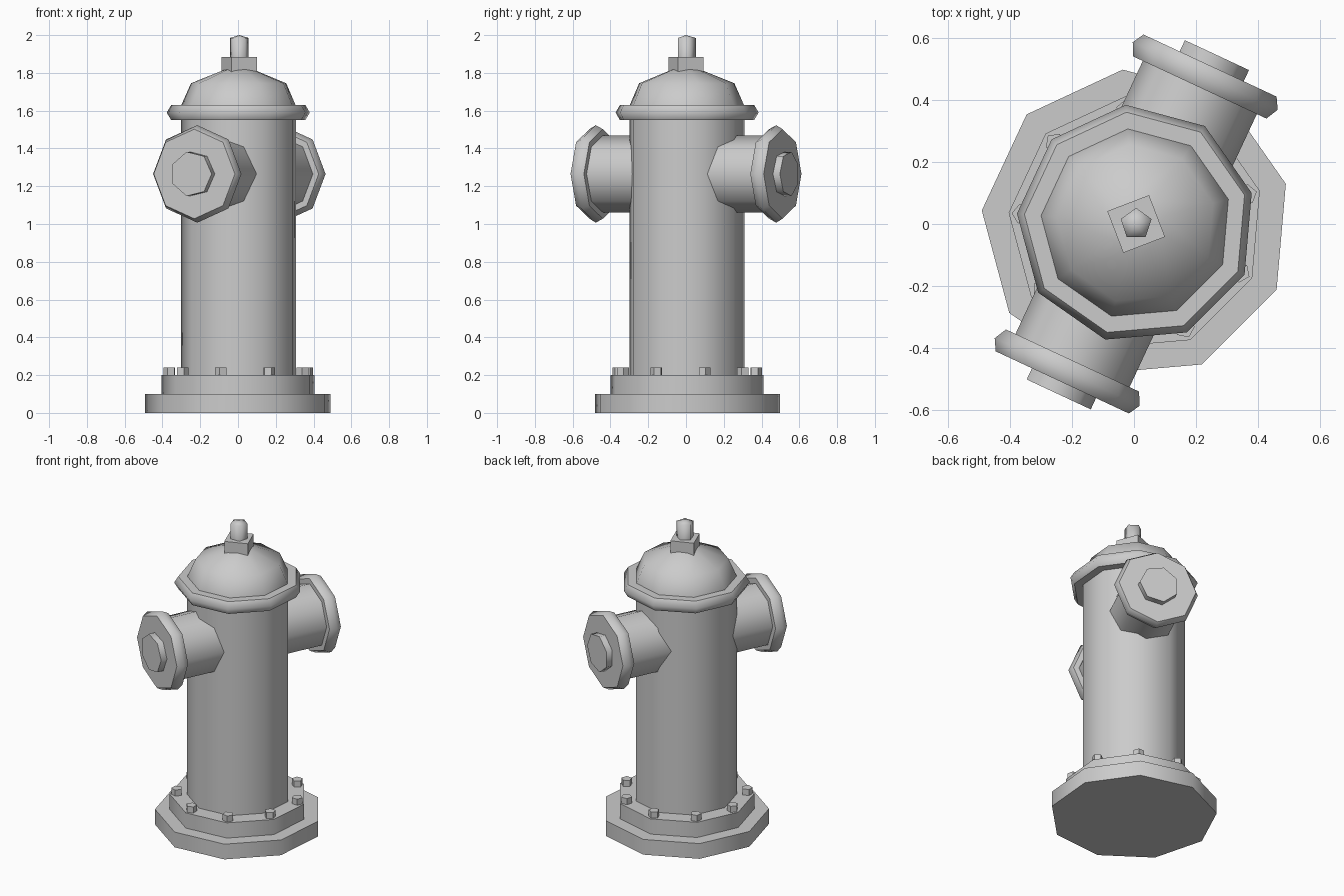
import bpy, bmesh
from math import cos, sin, radians, pi
from mathutils import Matrix, Vector

if "Cube" in bpy.data.objects:
    bpy.data.objects.remove(bpy.data.objects["Cube"])

CX = 0.007                      # the nonagon's axis sits slightly right of centre
UPRIGHT = Matrix.Translation((CX, 0, 0))


def lathe(name, profile, sides, phase=0, frame=UPRIGHT, smooth=60):
    """Low-poly turned part: (radius, height) profile swept around the frame's third axis."""
    bm = bmesh.new()
    rings = []
    for r, h in profile:
        count = sides if r else 1
        rings.append([bm.verts.new(frame @ Vector((
            r * cos(radians(phase) + 2 * pi * i / sides),
            r * sin(radians(phase) + 2 * pi * i / sides), h))) for i in range(count)])
    for a, b in zip(rings, rings[1:]):
        for i in range(sides):
            j = (i + 1) % sides
            if len(b) == 1:
                bm.faces.new((a[i], a[j], b[0]))
            else:
                bm.faces.new((a[i], a[j], b[j], b[i]))
    for ring in (rings[0], rings[-1]):
        if len(ring) > 1:
            bm.faces.new(ring)
    bmesh.ops.recalc_face_normals(bm, faces=bm.faces)
    mesh = bpy.data.meshes.new(name)
    bm.to_mesh(mesh)
    bm.free()
    ob = bpy.data.objects.new(name, mesh)
    bpy.context.collection.objects.link(ob)
    bpy.ops.object.select_all(action='DESELECT')
    ob.select_set(True)
    bpy.context.view_layer.objects.active = ob
    bpy.ops.object.shade_smooth_by_angle(angle=radians(smooth))
    return ob


# Nine-sided base, tier, barrel, collar and bonnet
lathe("base_plate", [(.5, 0), (.5, .1)], 9, 15)
lathe("base_flange", [(.413, .09), (.413, .2)], 9, 15)
lathe("barrel", [(.31, .19), (.31, 1.57)], 9, 15)
lathe("collar", [(.362, 1.55), (.386, 1.59), (.362, 1.63)], 9, 15)
lathe("bonnet", [(.31, 1.61), (.308, 1.63), (.257, 1.745), (.09, 1.812), (0, 1.845)], 9, 15)

# Square cap and five-sided operating nut on top
lathe("top_cap", [(.102, 1.79), (.102, 1.885)], 4, 66)
lathe("operating_nut", [(.052, 1.87), (.052, 1.985), (0, 2.0)], 5, 90, smooth=75)

# Bolts around the base flange
for i in range(9):
    a = radians(15 + 40 * i)
    spot = Matrix.Translation((CX + .37 * cos(a), .37 * sin(a), 0))
    lathe(f"bolt_{i + 1}", [(.033, .19), (.033, .24)], 5, 15 + 40 * i, spot)

# Two opposite hose outlets: pipe, chamfered flange and nut
axis = Vector((cos(radians(65)), sin(radians(65)), 0))
side = Vector((axis.y, -axis.x, 0))
for label, s in (("back", 1), ("front", -1)):
    frame = Matrix((side, Vector((0, 0, 1)), axis * s)).transposed().to_4x4()
    frame.translation = (CX, 0, 1.265)
    lathe(label + "_outlet_pipe", [(.203, .2), (.203, .5)], 8, 0, frame)
    lathe(label + "_outlet_flange", [(.237, .486), (.258, .527), (.237, .564)], 8, 0, frame)
    lathe(label + "_outlet_nut", [(.12, .55), (.12, .604)], 7, 0, frame)
